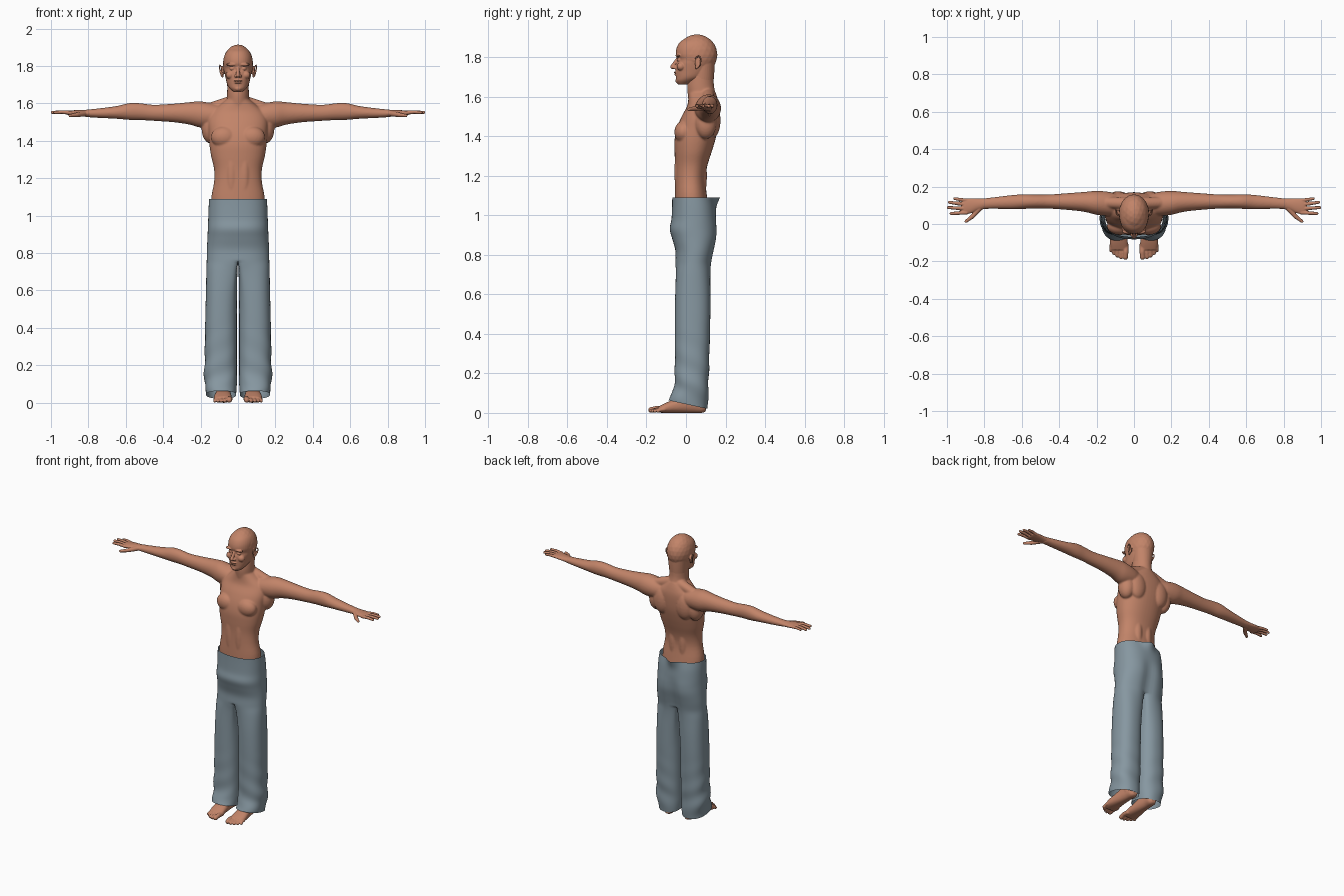
import bpy, bmesh, math
from mathutils import Matrix, Vector


def material(name, rgb):
    m = bpy.data.materials.new(name)
    m.diffuse_color = (*rgb, 1)
    return m


SKIN = material("tan skin", (0.54, 0.23, 0.14))
CLOTH = material("blue grey cloth", (0.24, 0.31, 0.355))


def spline(rows, n):
    """Catmull-Rom interpolation of key rows, n steps per span."""
    out = []
    for i in range(len(rows) - 1):
        quad = (rows[max(i - 1, 0)], rows[i], rows[i + 1], rows[min(i + 2, len(rows) - 1)])
        for k in range(n):
            t = k / n
            out.append([0.5 * (2 * b + (c - a) * t + (2 * a - 5 * b + 4 * c - d) * t * t
                               + (3 * b - a - 3 * c + d) * t ** 3) for a, b, c, d in zip(*quad)])
    return out + [list(rows[-1])]


def spow(v, p):
    return math.copysign(abs(v) ** p, v)


def loft(bm, axis, rows, p=1.0, n=32):
    """Closed tube; a row is (position on axis, centre u, centre v, radius u, radius v)."""
    rings = []
    for a, cu, cv, ru, rv in spline(rows, 4):
        ring = []
        for k in range(n):
            t = 2 * math.pi * k / n
            u, v = cu + ru * spow(math.cos(t), p), cv + rv * spow(math.sin(t), p)
            ring.append(bm.verts.new({'x': (a, u, v), 'y': (u, a, v), 'z': (u, v, a)}[axis]))
        rings.append(ring)
    for r, s in zip(rings, rings[1:]):
        for k in range(n):
            bm.faces.new((r[k], r[(k + 1) % n], s[(k + 1) % n], s[k]))
    bm.faces.new(rings[0])
    bm.faces.new(rings[-1])


def upright(rows):
    """Turn (z, half width, front y, back y) into loft rows."""
    return [(z, 0, (f + b) / 2, w, (b - f) / 2) for z, w, f, b in rows]


def ball(bm, c, r):
    bmesh.ops.create_icosphere(bm, subdivisions=3, radius=1,
                               matrix=Matrix.LocRotScale(Vector(c), None, Vector(r)))


def limb(bm, pts, radii):
    """Chain of tapered rods with round joints."""
    for c, r in zip(pts, radii):
        ball(bm, c, (r, r, r))
    for a, b, r, s in zip(pts, pts[1:], radii, radii[1:]):
        a, b = Vector(a), Vector(b)
        rot = (b - a).to_track_quat('Z', 'Y')
        bmesh.ops.create_cone(bm, cap_ends=True, segments=20, radius1=r, radius2=s,
                              depth=(b - a).length,
                              matrix=Matrix.LocRotScale((a + b) / 2, rot, None))


def mirror_all(bm):
    dup = bmesh.ops.duplicate(bm, geom=bm.verts[:] + bm.edges[:] + bm.faces[:])
    for v in dup['geom']:
        if isinstance(v, bmesh.types.BMVert):
            v.co.x = -v.co.x


def finish(name, bm, mat, mods):
    """Make the object, apply its modifiers, smooth it and colour it."""
    bmesh.ops.recalc_face_normals(bm, faces=bm.faces[:])
    me = bpy.data.meshes.new(name)
    bm.to_mesh(me)
    bm.free()
    ob = bpy.data.objects.new(name, me)
    bpy.context.collection.objects.link(ob)
    for kind, props in mods:
        m = ob.modifiers.new(kind.lower(), kind)
        for key, val in props.items():
            setattr(m, key, val)
    deps = bpy.context.evaluated_depsgraph_get()
    done = bpy.data.meshes.new_from_object(ob.evaluated_get(deps))
    ob.modifiers.clear()
    ob.data = done
    done.materials.clear()
    done.materials.append(mat)
    for f in done.polygons:
        f.use_smooth = True
        f.material_index = 0
    return ob


def fuse(voxel, rounds):
    return [('REMESH', dict(mode='VOXEL', voxel_size=voxel)),
            ('SMOOTH', dict(factor=0.5, iterations=rounds))]


# Torso, neck and arms
bm = bmesh.new()
loft(bm, 'x', [(0.06, 0.10, 1.53, 0.05, 0.055), (0.13, 0.107, 1.535, 0.064, 0.064),
               (0.20, 0.113, 1.541, 0.064, 0.070), (0.26, 0.118, 1.547, 0.054, 0.060),
               (0.34, 0.12, 1.549, 0.046, 0.050), (0.45, 0.12, 1.55, 0.038, 0.043),
               (0.52, 0.12, 1.556, 0.037, 0.045), (0.58, 0.12, 1.557, 0.039, 0.045),
               (0.65, 0.117, 1.552, 0.038, 0.034), (0.75, 0.112, 1.548, 0.031, 0.025),
               (0.82, 0.107, 1.547, 0.028, 0.019)])
ball(bm, (0.145, 0.10, 1.465), (0.05, 0.055, 0.08))        # armpit
ball(bm, (0.075, -0.012, 1.42), (0.07, 0.047, 0.058))      # chest muscle
ball(bm, (0.085, 0.135, 1.48), (0.062, 0.040, 0.09))       # shoulder blade
ball(bm, (0.036, 0.070, 1.20), (0.034, 0.036, 0.15))       # lower back muscle
ball(bm, (0.034, -0.025, 1.22), (0.034, 0.034, 0.16))      # belly muscle
limb(bm, [(0.03, 0.11, 1.61), (0.16, 0.115, 1.57)], [0.034, 0.030])
mirror_all(bm)
loft(bm, 'z', upright([(1.00, 0.135, -0.055, 0.12), (1.09, 0.143, -0.056, 0.107),
                       (1.18, 0.128, -0.055, 0.098), (1.25, 0.128, -0.055, 0.108),
                       (1.32, 0.144, -0.058, 0.130), (1.38, 0.153, -0.058, 0.148),
                       (1.44, 0.157, -0.046, 0.162), (1.50, 0.160, -0.022, 0.168),
                       (1.55, 0.145, 0.005, 0.168), (1.59, 0.100, 0.012, 0.160),
                       (1.62, 0.063, 0.012, 0.150)]), 0.9, 48)
loft(bm, 'z', upright([(1.52, 0.075, 0.02, 0.16), (1.60, 0.061, 0.010, 0.152),
                       (1.66, 0.058, 0.006, 0.141), (1.74, 0.058, 0.02, 0.142)]))
finish("torso_and_arms", bm, SKIN, fuse(0.005, 8))

# Head: face features in mirrored pairs, then the central forms
bm = bmesh.new()
ball(bm, (0.033, -0.040, 1.808), (0.030, 0.014, 0.008))    # brow
ball(bm, (0.031, -0.033, 1.786), (0.014, 0.013, 0.010))    # eye
ball(bm, (0.042, -0.025, 1.752), (0.024, 0.022, 0.022))    # cheek
ball(bm, (0.012, -0.056, 1.746), (0.008, 0.011, 0.008))    # nostril
ball(bm, (0.083, 0.060, 1.772), (0.008, 0.016, 0.028))     # ear
ear = [(0.084, 0.048, 1.78), (0.091, 0.050, 1.798), (0.097, 0.064, 1.805), (0.099, 0.077, 1.792),
       (0.095, 0.073, 1.768), (0.088, 0.059, 1.748), (0.083, 0.052, 1.745)]
limb(bm, ear, [0.004] * 6 + [0.006])
mirror_all(bm)
ball(bm, (0, 0.055, 1.812), (0.081, 0.104, 0.103))         # cranium
loft(bm, 'z', upright([(1.662, 0.024, -0.040, 0.01), (1.68, 0.044, -0.050, 0.05),
                       (1.70, 0.057, -0.051, 0.09), (1.73, 0.065, -0.052, 0.12),
                       (1.765, 0.072, -0.050, 0.135), (1.787, 0.075, -0.043, 0.14),
                       (1.815, 0.077, -0.052, 0.14), (1.85, 0.074, -0.046, 0.14),
                       (1.88, 0.060, -0.026, 0.13), (1.905, 0.030, 0.02, 0.09)]), 0.92, 40)
loft(bm, 'z', upright([(1.65, 0.054, 0.012, 0.137), (1.72, 0.060, 0.02, 0.143),
                       (1.78, 0.065, 0.03, 0.146)]))
limb(bm, [(0, -0.043, 1.790), (0, -0.069, 1.750)], [0.008, 0.011])    # nose
ball(bm, (0, -0.049, 1.722), (0.024, 0.012, 0.005))
ball(bm, (0, -0.048, 1.711), (0.021, 0.012, 0.005))
ball(bm, (0, -0.040, 1.680), (0.020, 0.014, 0.014))
finish("head", bm, SKIN, fuse(0.003, 3))

# Hands: palm, four fingers and thumb
bm = bmesh.new()
loft(bm, 'x', [(0.79, 0.109, 1.547, 0.028, 0.020), (0.83, 0.105, 1.548, 0.031, 0.017),
               (0.87, 0.098, 1.549, 0.040, 0.015), (0.905, 0.094, 1.550, 0.042, 0.012),
               (0.918, 0.094, 1.550, 0.038, 0.008)])
for y0, y1, tip, r in ((0.126, 0.136, 0.960, 0.0085), (0.104, 0.116, 0.987, 0.0095),
                       (0.082, 0.088, 0.993, 0.0095), (0.061, 0.056, 0.978, 0.0095)):
    limb(bm, [(0.895, y0, 1.550), ((0.9 + tip) / 2, (y0 + y1) / 2, 1.554), (tip, y1, 1.552)],
         [r + 0.001, r, r - 0.0015])
limb(bm, [(0.825, 0.085, 1.545), (0.862, 0.042, 1.539), (0.898, 0.014, 1.535)],
     [0.015, 0.012, 0.008])
mirror_all(bm)
finish("hands", bm, SKIN, fuse(0.0026, 2))

# Feet with toes and ankles
bm = bmesh.new()
loft(bm, 'y', [(0.10, 0.075, 0.030, 0.018, 0.022), (0.08, 0.075, 0.040, 0.032, 0.040),
               (0.04, 0.077, 0.050, 0.035, 0.050), (0.0, 0.078, 0.046, 0.038, 0.046),
               (-0.05, 0.080, 0.036, 0.043, 0.036), (-0.10, 0.081, 0.026, 0.048, 0.026),
               (-0.138, 0.078, 0.017, 0.044, 0.016)], 0.85)
for x, tip, r in ((0.044, -0.177, 0.0145), (0.068, -0.179, 0.010), (0.088, -0.170, 0.0095),
                  (0.106, -0.157, 0.009), (0.122, -0.142, 0.009)):
    limb(bm, [(x, -0.11, 0.018), (x, (tip - 0.12) / 2, r + 0.007), (x + 0.002, tip, r)],
         [r, r, r])
limb(bm, [(0.078, 0.05, 0.05), (0.085, 0.045, 0.15), (0.09, 0.04, 0.35)], [0.036, 0.036, 0.048])
mirror_all(bm)
finish("feet", bm, SKIN, fuse(0.004, 3))

# Trousers: one half, open at waist and hem, then mirrored
# row: z, half width, front y, back y, inner gap, leg roundness, back cleft, hem tilt
ROWS = [(1.09, 0.155, -0.070, 0.137, 0, 0, -0.050, 0), (1.04, 0.158, -0.071, 0.148, 0, 0, -0.008, 0),
        (0.98, 0.160, -0.074, 0.155, 0, 0, 0.004, 0), (0.93, 0.162, -0.083, 0.160, 0, 0, 0.015, 0),
        (0.88, 0.164, -0.070, 0.158, 0, 0, 0.020, 0), (0.82, 0.167, -0.054, 0.145, 0, 0, 0.022, 0),
        (0.76, 0.168, -0.055, 0.133, 0, 0, 0.022, 0),
        (0.70, 0.170, -0.056, 0.128, 0.003, 0.45, 0.01, 0),
        (0.60, 0.172, -0.057, 0.126, 0.005, 0.85, 0, 0), (0.48, 0.175, -0.057, 0.124, 0.006, 1, 0, 0),
        (0.36, 0.177, -0.057, 0.121, 0.006, 1, 0, 0), (0.24, 0.179, -0.057, 0.118, 0.006, 1, 0, 0),
        (0.15, 0.181, -0.060, 0.115, 0.006, 1, 0, 0), (0.095, 0.180, -0.070, 0.113, 0.006, 1, 0, 0.008),
        (0.042, 0.168, -0.092, 0.111, 0.010, 1, 0, 0.022)]
STEPS, CROTCH = 4, 6 * 4


def trouser_point(row, j):
    z, w, front, back, gap, rnd, cleft, tilt = row
    rnd, gap = min(max(rnd, 0), 1), max(gap, 0)
    yc, ry = (front + back) / 2, (back - front) / 2
    if j <= 16:      # outer arc, front centre to back centre
        t, phi = math.pi * j / 16, math.radians(-45 + 270 * j / 16)
        dx, dy = abs(math.sin(t)) ** 0.8, -spow(math.cos(t), 0.9)
    else:            # inner seam, back to front
        s = (j - 16) / 8
        phi = math.radians(225 + 90 * s)
        dx, dy = 0, 1 - 2 * s
    ex, ey = 0.5 + 0.5 * spow(math.sin(phi), 0.85), -spow(math.cos(phi), 0.85)
    fold = 0.005 * max(0, min(1, (0.45 - z) / 0.3)) * math.sin(50 * z + 2 * phi)
    x = gap + (w - gap) * (dx + (ex - dx) * rnd) - fold * max(0, math.sin(phi))
    y = yc + (ry - fold * 0.6) * (dy + (ey - dy) * rnd)
    if y > yc:
        y -= cleft * math.exp(-(x / 0.03) ** 2)
    return x, y, z + tilt * (yc - y) / ry


bm = bmesh.new()
rings = []
for i, row in enumerate(spline(ROWS, STEPS)):
    if i <= CROTCH:
        row[4] = row[5] = 0
    rings.append([bm.verts.new(trouser_point(row, j)) for j in range(17 if i < CROTCH else 24)])
for r, s in zip(rings, rings[1:]):
    for j in range(16 if len(r) == 17 else 24):
        k = (j + 1) % 24
        bm.faces.new((r[j], r[k], s[k], s[j]))
finish("trousers", bm, CLOTH, [('MIRROR', dict(merge_threshold=0.0005)),
                               ('SUBSURF', dict(levels=1, render_levels=1))])
